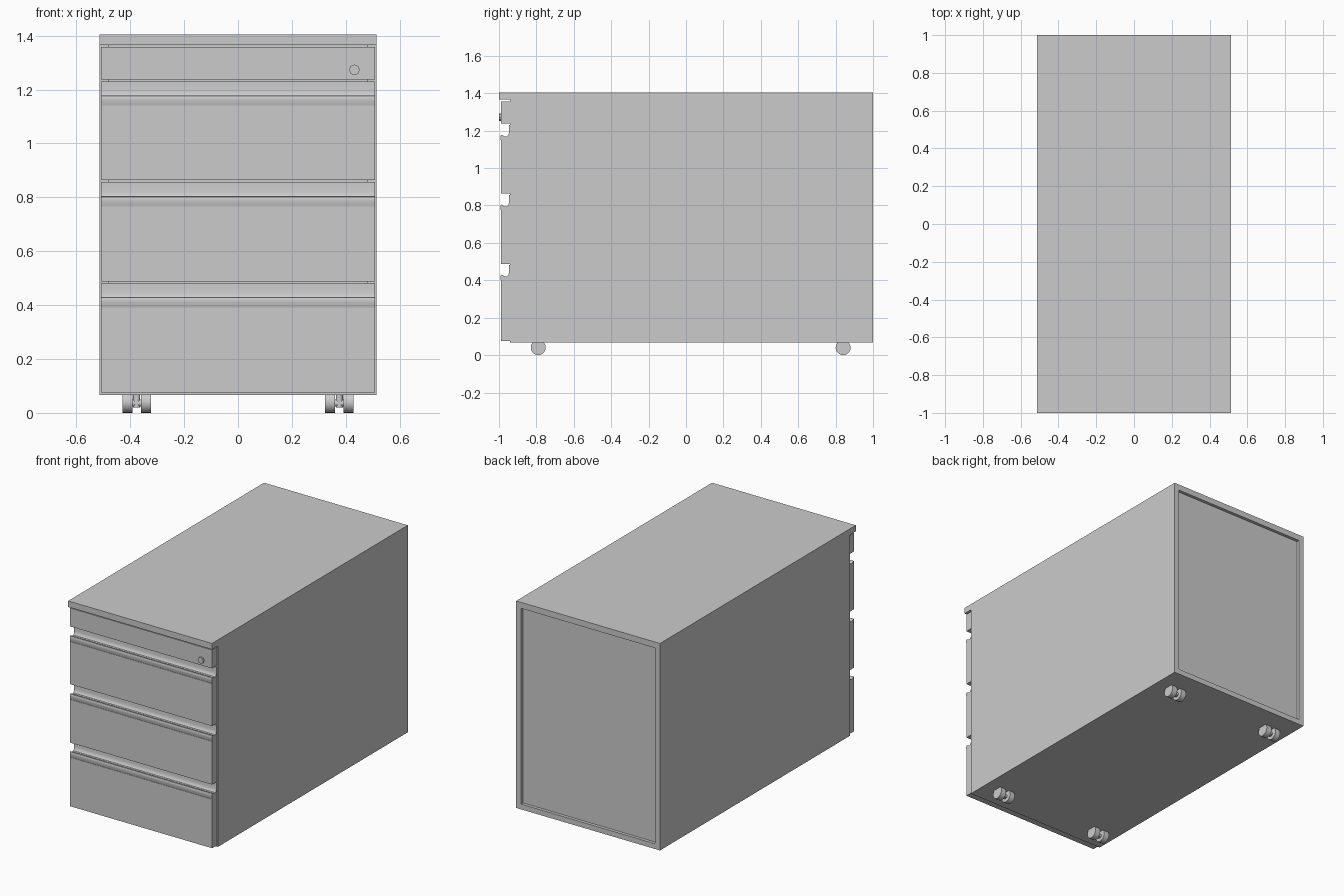
import bpy, bmesh, math
from mathutils import Matrix

if "Cube" in bpy.data.objects:
    bpy.data.objects.remove(bpy.data.objects["Cube"])


def finish(name, bm, smooth=False):
    bmesh.ops.recalc_face_normals(bm, faces=bm.faces)
    me = bpy.data.meshes.new(name)
    bm.to_mesh(me)
    bm.free()
    ob = bpy.data.objects.new(name, me)
    bpy.context.collection.objects.link(ob)
    if smooth:
        bpy.ops.object.select_all(action='DESELECT')
        ob.select_set(True)
        bpy.context.view_layer.objects.active = ob
        bpy.ops.object.shade_smooth_by_angle(angle=math.radians(35))
    return ob


def box(name, x, y, z):
    bm = bmesh.new()
    bmesh.ops.create_cube(bm, size=1)
    for v in bm.verts:
        v.co = [r[0] + (c + 0.5) * (r[1] - r[0]) for c, r in zip(v.co, (x, y, z))]
    return finish(name, bm)


def cylinder(name, center, radius, length, axis, sides=16):
    bm = bmesh.new()
    rot = {'X': Matrix.Rotation(math.pi / 2, 4, 'Y'),
           'Y': Matrix.Rotation(math.pi / 2, 4, 'X'), 'Z': Matrix()}[axis]
    bmesh.ops.create_cone(bm, cap_ends=True, segments=sides, radius1=radius, radius2=radius,
                          depth=length, matrix=Matrix.Translation(center) @ rot)
    return finish(name, bm, sides > 8)


def extrude_x(name, profile, half):
    bm = bmesh.new()
    f = bm.faces.new([bm.verts.new((-half, y, z)) for y, z in profile])
    out = bmesh.ops.extrude_face_region(bm, geom=[f])
    for v in out['geom']:
        if isinstance(v, bmesh.types.BMVert):
            v.co.x = half
    bm.faces.ensure_lookup_table()
    return finish(name, bm, True)


W, INNER, FRONT_W = 0.514, 0.48, 0.508
BOT, TOP = 0.067, 1.405

# Carcass: overhanging top, sides, base and recessed back
box("top_panel", (-W, W), (-1, 1), (1.366, TOP))
for side, s in (("left", -1), ("right", 1)):
    box(side + "_side_panel", sorted((s * INNER, s * W)), (-0.94, 1), (BOT, 1.366))
box("base_panel", (-INNER, INNER), (-0.94, 1), (BOT, BOT + 0.034))
box("back_panel", (-INNER, INNER), (0.96, 0.98), (BOT + 0.034, 1.366))

# Pencil drawer with lock
box("pencil_drawer_front", (-FRONT_W, FRONT_W), (-0.99, -0.94), (1.238, 1.357))
box("pencil_drawer_box", (-0.475, 0.475), (-0.94, 0.9), (1.24, 1.35))
cylinder("lock", (0.432, -0.993, 1.273), 0.02, 0.014, 'Y', 8)

# Three large drawers, each with a curved full-width grip strip
for name, low, lip in (("upper", 0.865, 1.178), ("middle", 0.487, 0.804), ("lower", 0.076, 0.43)):
    seam = lip - 0.038
    box(name + "_drawer_front", (-FRONT_W, FRONT_W), (-0.99, -0.94), (low, seam))
    box(name + "_drawer_box", (-0.475, 0.475), (-0.94, 0.9), (max(low, 0.105), lip + 0.045))
    grip = [(-0.94, 0.052), (-0.946, 0.052), (-0.946, 0.015), (-0.949, 0.001),
            (-0.956, -0.008), (-0.965, -0.010), (-0.974, -0.006), (-0.985, 0.0),
            (-0.99, -0.002), (-0.9925, -0.008), (-0.992, -0.018), (-0.99, -0.03),
            (-0.988, -0.038), (-0.94, -0.038)]
    extrude_x(name + "_drawer_grip", [(y, lip + z) for y, z in grip], FRONT_W)

# Twin-wheel casters
for end, y in (("front", -0.79), ("back", 0.84)):
    for side, s in (("left", -1), ("right", 1)):
        n = f"{end}_{side}_caster_"
        x = s * 0.376
        for k, d in (("outer", 0.0345), ("inner", -0.0345)):
            cylinder(n + k + "_wheel", (x + s * d, y, 0.04), 0.04, 0.037, 'X', 20)
        cylinder(n + "axle", (x, y, 0.036), 0.013, 0.05, 'X', 12)
        cylinder(n + "stem", (x, y, 0.045), 0.013, 0.05, 'Z', 12)
